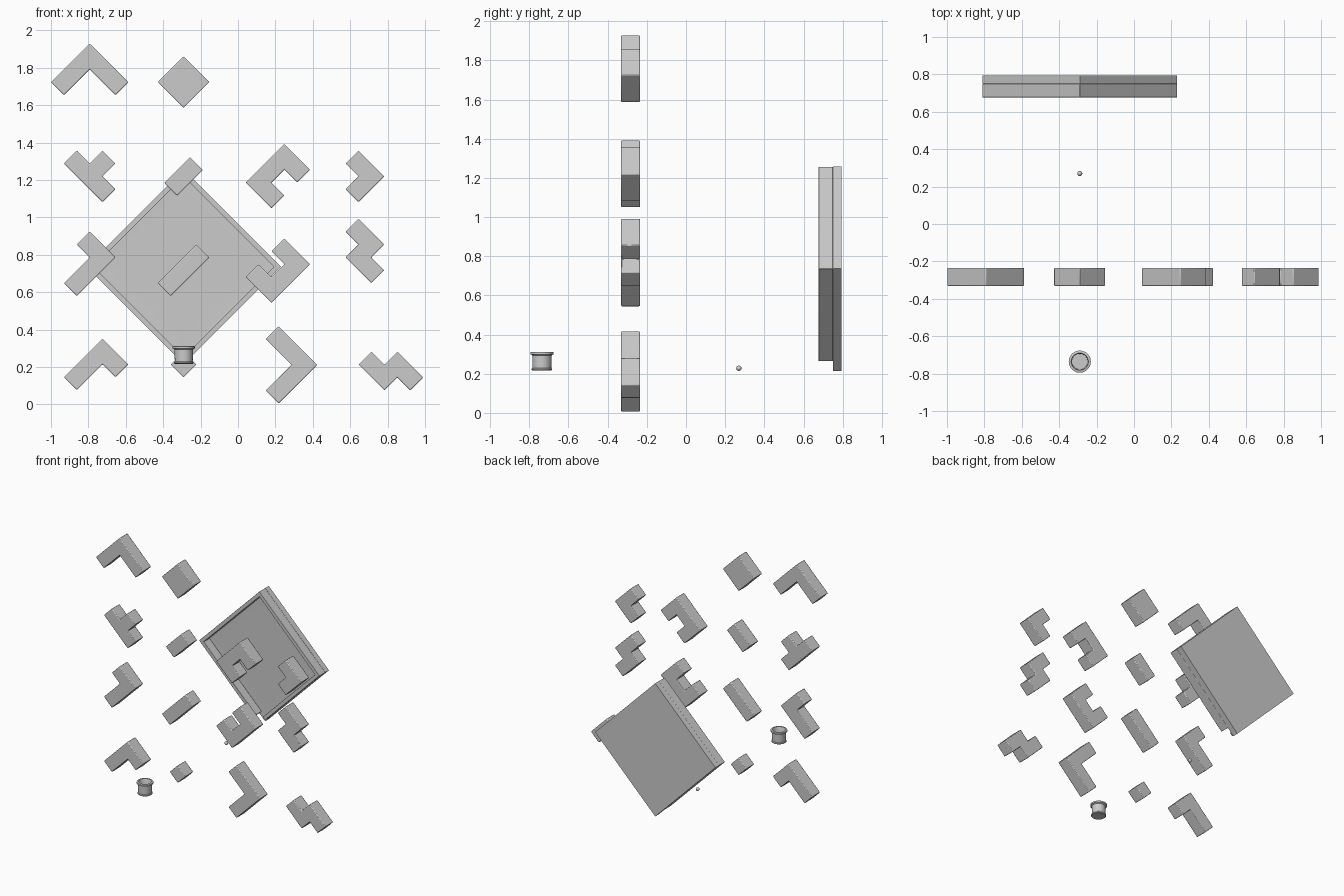
import bpy, bmesh, math
from mathutils import Vector

if "Cube" in bpy.data.objects:
    bpy.data.objects.remove(bpy.data.objects["Cube"])

D = 0.0688                    # half diagonal of one puzzle cell
C = D * math.sqrt(2)          # cell side
R = math.sqrt(0.5)


def tilt(u, v, y, cx, cz):
    """Point in the 45-degree grid frame: u runs up-right, v runs up-left."""
    return Vector((cx + (u - v) * R, y, cz + (u + v) * R))


def finish(bm, name, bevel=0.0, angle=30):
    bmesh.ops.recalc_face_normals(bm, faces=bm.faces[:])
    me = bpy.data.meshes.new(name)
    bm.to_mesh(me)
    bm.free()
    ob = bpy.data.objects.new(name, me)
    bpy.context.collection.objects.link(ob)
    if bevel:
        m = ob.modifiers.new("soft_edges", 'BEVEL')
        m.width, m.segments, m.limit_method = bevel, 2, 'ANGLE'
    bpy.ops.object.select_all(action='DESELECT')
    ob.select_set(True)
    bpy.context.view_layer.objects.active = ob
    bpy.ops.object.shade_smooth_by_angle(angle=math.radians(angle))
    return ob


def extrude_y(bm, depth):
    res = bmesh.ops.extrude_face_region(bm, geom=bm.faces[:])
    verts = [g for g in res["geom"] if isinstance(g, bmesh.types.BMVert)]
    bmesh.ops.translate(bm, verts=verts, vec=(0, depth, 0))


def piece(name, cx, cz, cells):
    """Block made of joined square cells, one cell deep."""
    bm = bmesh.new()
    y0 = -0.283 - C / 2
    for i, j in cells:
        bm.faces.new([bm.verts.new(tilt((i + a) * C, (j + b) * C, y0, cx, cz))
                      for a, b in ((-.5, -.5), (.5, -.5), (.5, .5), (-.5, .5))])
    bmesh.ops.remove_doubles(bm, verts=bm.verts[:], dist=0.001)
    bmesh.ops.dissolve_limit(bm, angle_limit=0.02, verts=bm.verts[:], edges=bm.edges[:])
    extrude_y(bm, C)
    finish(bm, name, 0.005)


# Puzzle blocks: name, reference cell centre, cell offsets
X = -0.291
piece("corner_block_five", -0.793, 1.86, [(0, 0), (-1, 0), (-2, 0), (0, -1), (0, -2)])
piece("square_block", X, 1.723, [(-.5, -.5), (.5, -.5), (.5, .5), (-.5, .5)])
piece("tee_block", -0.793, 1.219, [(0, 0), (0, 1), (0, -1), (1, 0)])
piece("double_block", X, 1.219, [(-.5, 0), (.5, 0)])
piece("channel_block_upper", 0.179, 1.255, [(0, 0), (1, 0), (-1, 0), (1, -1), (-1, -1)])
piece("corner_block_three", 0.713, 1.219, [(0, 0), (0, 1), (-1, 0)])
piece("ell_block_upper", -0.724, 0.786, [(0, 0), (0, 1), (-1, 0), (-2, 0)])
piece("triple_block", X, 0.717, [(-1, 0), (0, 0), (1, 0)])
piece("channel_block_lower", 0.248, 0.680, [(0, 0), (1, 0), (-1, 0), (1, 1), (-1, 1)])
piece("zigzag_block_upper", 0.644, 0.786, [(0, 0), (1, 0), (1, 1), (0, -1)])
piece("ell_block_lower", -0.724, 0.283, [(0, 0), (0, -1), (-1, 0), (-2, 0)])
piece("single_block", X, 0.213, [(0, 0)])
piece("corner_block_large", 0.355, 3 * D + 0.005, [(0, 0), (0, 1), (0, 2), (-1, 0), (-2, 0)])
piece("zigzag_block_lower", 0.783, 0.144, [(0, 0), (0, 1), (1, 0), (1, -1)])

# Tray: base plate with a dimpled 7 x 7 floor
H, T, GAP = 0.3685, 3.5 * C, 0.07
BX, BZ, FLOOR, BACK, FRONT = -0.29, 0.736, 0.75, 0.795, 0.677
ticks = [-H] + [-T + C * i for i in range(8)] + [H]
n = len(ticks)
bm = bmesh.new()
g = [[bm.verts.new(tilt(u, v, FLOOR, BX, BZ)) for v in ticks] for u in ticks]
tiles = []
for i in range(n - 1):
    for j in range(n - 1):
        f = bm.faces.new((g[i][j], g[i + 1][j], g[i + 1][j + 1], g[i][j + 1]))
        if 0 < i < n - 2 and 0 < j < n - 2:
            tiles.append(f)
rim = [e for e in bm.edges if e.is_boundary]
res = bmesh.ops.extrude_edge_only(bm, edges=rim)
for v in [q for q in res["geom"] if isinstance(q, bmesh.types.BMVert)]:
    v.co.y = BACK
bmesh.ops.holes_fill(bm, edges=[e for e in bm.edges if e.is_boundary], sides=0)
for v in bmesh.ops.poke(bm, faces=tiles)["verts"]:
    v.co.y = FLOOR + 0.006
finish(bm, "tray_base")

# Tray: raised wall, open at the lowest corner
outline = [(-H + GAP, -H), (H, -H), (H, H), (-H, H), (-H, -H + GAP),
           (-T, -H + GAP), (-T, T), (T, T), (T, -T), (-H + GAP, -T)]
bm = bmesh.new()
bm.faces.new([bm.verts.new(tilt(u, v, FRONT, BX, BZ)) for u, v in outline])
extrude_y(bm, FLOOR - FRONT)
finish(bm, "tray_wall", 0.002)

# Cup: hollow turned profile with a rim and a foot
profile = [(0, .217), (.049, .217), (.053, .220), (.053, .225), (.048, .230), (.049, .293),
           (.054, .297), (.059, .299), (.059, .310), (.056, .312), (.046, .312),
           (.044, .309), (.042, .232), (0, .232)]
bm = bmesh.new()
vs = [bm.verts.new((r, 0, z)) for r, z in profile]
es = [bm.edges.new(p) for p in zip(vs, vs[1:])]
bmesh.ops.spin(bm, geom=vs + es, cent=(0, 0, 0), axis=(0, 0, 1),
               angle=2 * math.pi, steps=40)
bmesh.ops.remove_doubles(bm, verts=bm.verts[:], dist=0.0002)
cup = finish(bm, "cup", angle=35)
cup.location = (-0.29, -0.736, 0)

# Small ball
bm = bmesh.new()
bmesh.ops.create_uvsphere(bm, u_segments=24, v_segments=12, radius=0.0135)
finish(bm, "ball").location = (-0.29, 0.27, 0.228)
